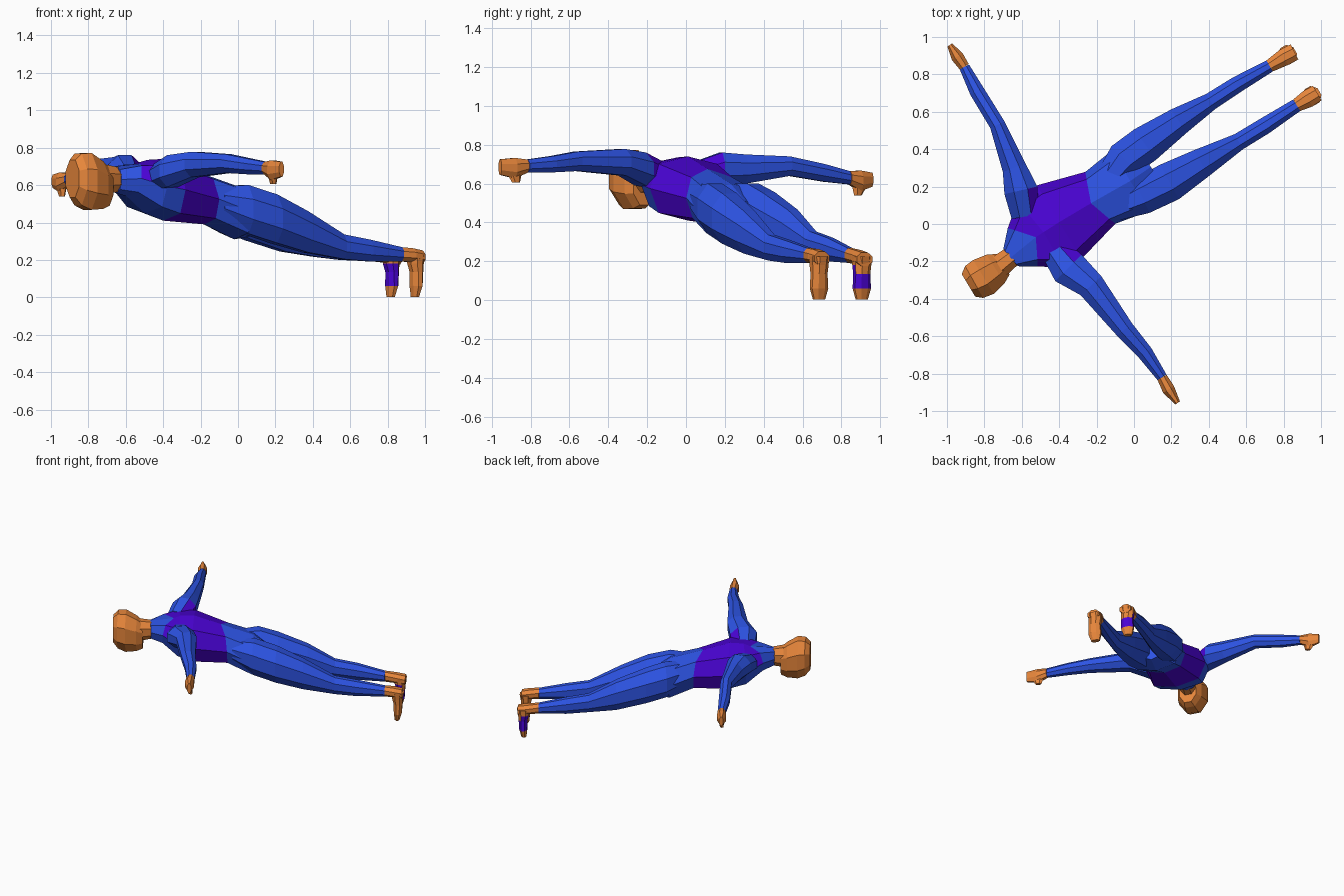
import bpy, bmesh, math
from mathutils import Vector


def make_mat(name, rgb):
    m = bpy.data.materials.new(name)
    m.diffuse_color = (*rgb, 1)
    return m


BLUE, PURPLE, ORANGE = 0, 1, 2
MATS = [make_mat("suit blue", (0.026, 0.088, 0.78)),
        make_mat("suit purple", (0.069, 0.001, 0.67)),
        make_mat("skin orange", (0.82, 0.245, 0.045))]


def loft(name, stations, colours, side=None, up=(0, 0, 1), sides=8, phase=0.5, rule=None):
    """Skin rings; station = x, y, z, half width, half height, optional slide of the top."""
    bm = bmesh.new()
    pts = [Vector(s[:3]) for s in stations]
    up = Vector(up)
    rings = []
    k = 1 / math.cos(math.pi / sides)
    for i, s in enumerate(stations):
        t = (pts[min(i + 1, len(pts) - 1)] - pts[max(i - 1, 0)]).normalized()
        sv = Vector(side).normalized() if side else Vector((t.y, -t.x, 0)).normalized()
        slide = s[5] if len(s) > 5 else 0
        ring = []
        for j in range(sides):
            a = 2 * math.pi * (j + phase) / sides
            c, q = math.cos(a), math.sin(a)
            # Without a phase shift only the diagonal points are pushed out
            e = k if phase or abs(c * q) > 0.1 else 1
            ring.append(bm.verts.new(pts[i] + sv * (s[3] * e * c) + up * (s[4] * e * q)
                                     + t * (slide * max(q, 0) ** 4)))
        rings.append(ring)
    tagged = []
    for i in range(len(rings) - 1):
        for j in range(sides):
            n = (j + 1) % sides
            f = bm.faces.new((rings[i][j], rings[i][n], rings[i + 1][n], rings[i + 1][j]))
            f.material_index = colours[i]
            tagged.append((f, i))
    bm.faces.new(rings[0][::-1]).material_index = colours[0]
    bm.faces.new(rings[-1]).material_index = colours[-1]
    bmesh.ops.recalc_face_normals(bm, faces=bm.faces)
    if rule:
        for f, i in tagged:
            f.normal_update()
            f.material_index = rule(i, f.normal, colours[i])
    me = bpy.data.meshes.new(name)
    bm.to_mesh(me)
    bm.free()
    for m in MATS:
        me.materials.append(m)
    ob = bpy.data.objects.new(name, me)
    bpy.context.collection.objects.link(ob)
    return ob


# Torso: purple back and waist with pointed borders, blue chest front, neck and seat
def torso_rule(i, n, c):
    return BLUE if i in (1, 2) and n.z < 0.1 else c


loft("torso", [(-0.66, -0.18, 0.63, 0.06, 0.07),
               (-0.595, -0.125, 0.635, 0.13, 0.095, 0.09),
               (-0.50, -0.055, 0.595, 0.215, 0.145, 0.02),
               (-0.40, 0.01, 0.575, 0.23, 0.165),
               (-0.18, 0.14, 0.525, 0.16, 0.135, -0.06),
               (-0.02, 0.23, 0.455, 0.19, 0.145),
               (0.09, 0.305, 0.42, 0.07, 0.09)],
     [BLUE, PURPLE, PURPLE, PURPLE, BLUE, BLUE], phase=0, rule=torso_rule)

# Neck and head, face turned down
loft("neck", [(-0.655, -0.175, 0.63, 0.055, 0.066), (-0.75, -0.25, 0.63, 0.065, 0.085)], [ORANGE])
loft("head", [(-0.70, -0.215, 0.59, 0.065, 0.10),
              (-0.74, -0.24, 0.60, 0.09, 0.127),
              (-0.805, -0.283, 0.62, 0.106, 0.152),
              (-0.855, -0.31, 0.63, 0.098, 0.138),
              (-0.885, -0.328, 0.635, 0.07, 0.10)], [ORANGE] * 4)


# Arms with hands; the body-side face of each shoulder is purple
def arm_rule(i, n, c):
    return PURPLE if i == 0 and n.x * 0.86 + n.y * 0.5 > 0.3 and n.z > -0.5 else c


ARMS = {
    "left": [(-0.58, 0.04, 0.64, 0.075, 0.07),
             (-0.605, 0.18, 0.675, 0.09, 0.085),
             (-0.64, 0.30, 0.675, 0.065, 0.075),
             (-0.73, 0.53, 0.69, 0.042, 0.05),
             (-0.84, 0.71, 0.655, 0.040, 0.045),
             (-0.907, 0.84, 0.63, 0.028, 0.034),
             (-0.945, 0.895, 0.615, 0.034, 0.052),
             (-0.985, 0.957, 0.62, 0.015, 0.036)],
    "right": [(-0.43, -0.13, 0.64, 0.075, 0.07),
              (-0.35, -0.235, 0.675, 0.10, 0.085),
              (-0.23, -0.33, 0.71, 0.075, 0.068),
              (-0.05, -0.565, 0.715, 0.052, 0.05),
              (0.06, -0.69, 0.70, 0.042, 0.042),
              (0.15, -0.82, 0.69, 0.028, 0.034),
              (0.185, -0.885, 0.68, 0.034, 0.052),
              (0.233, -0.957, 0.685, 0.015, 0.04)],
}
for name, st in ARMS.items():
    s = 1 if name == "left" else -1
    loft(name + "_arm", st[:6], [BLUE] * 5, rule=arm_rule)
    loft(name + "_hand", st[5:], [ORANGE] * 2)
    # Thumb hanging below the palm
    x, y, z = st[6][:3]
    loft(name + "_thumb", [(x, y, z - 0.02, 0.02, 0.042),
                           (x + 0.004, y - 0.01 * s, z - 0.075, 0.012, 0.02)], [ORANGE],
         side=(0.85, 0.5, 0), up=(-0.5 * s, 0.85 * s, 0), sides=6)

# Legs: thigh, knee, calf, bare ankle
LEGS = {
    "left": [(-0.15, 0.22, 0.51, 0.07, 0.09),
             (-0.05, 0.345, 0.475, 0.10, 0.125),
             (0.06, 0.425, 0.43, 0.10, 0.125),
             (0.24, 0.55, 0.355, 0.075, 0.11),
             (0.41, 0.655, 0.285, 0.047, 0.068),
             (0.55, 0.745, 0.26, 0.044, 0.06),
             (0.725, 0.845, 0.23, 0.034, 0.038),
             (0.80, 0.89, 0.22, 0.046, 0.036),
             (0.858, 0.92, 0.21, 0.045, 0.035)],
    "right": [(-0.10, 0.085, 0.51, 0.07, 0.085),
              (0.04, 0.15, 0.47, 0.10, 0.13),
              (0.19, 0.225, 0.42, 0.105, 0.13),
              (0.36, 0.325, 0.35, 0.08, 0.11),
              (0.56, 0.44, 0.27, 0.046, 0.066),
              (0.70, 0.525, 0.25, 0.045, 0.058),
              (0.87, 0.635, 0.23, 0.036, 0.038),
              (0.93, 0.67, 0.225, 0.048, 0.037),
              (0.98, 0.70, 0.215, 0.045, 0.035)],
}


# The purple band reaches higher on the shin side than on the sole side
def band_rule(i, n, c):
    return ORANGE if i == 1 and n.x * 0.86 + n.y * 0.5 > 0.3 else c


for name, st in LEGS.items():
    loft(name + "_leg", st[:7], [BLUE] * 6)
    loft(name + "_ankle", st[6:], [ORANGE] * 2)
    # Foot pointing down, the left one with a purple band
    hx, hy = st[7][0] + 0.022, st[7][1] + 0.015
    left = name == "left"
    loft(name + "_foot", [(hx, hy, 0.225, 0.05, 0.046),
                          (hx - 0.003, hy, 0.18, 0.047, 0.04),
                          (hx + 0.002, hy, 0.135, 0.043, 0.032),
                          (hx, hy, 0.06, 0.048, 0.029),
                          (hx - 0.006, hy, 0.003, 0.032, 0.018)],
         [ORANGE, PURPLE, PURPLE, ORANGE] if left else [ORANGE] * 4,
         side=(0.5, -0.86, 0), up=(0.86, 0.5, 0), rule=band_rule if left else None)
